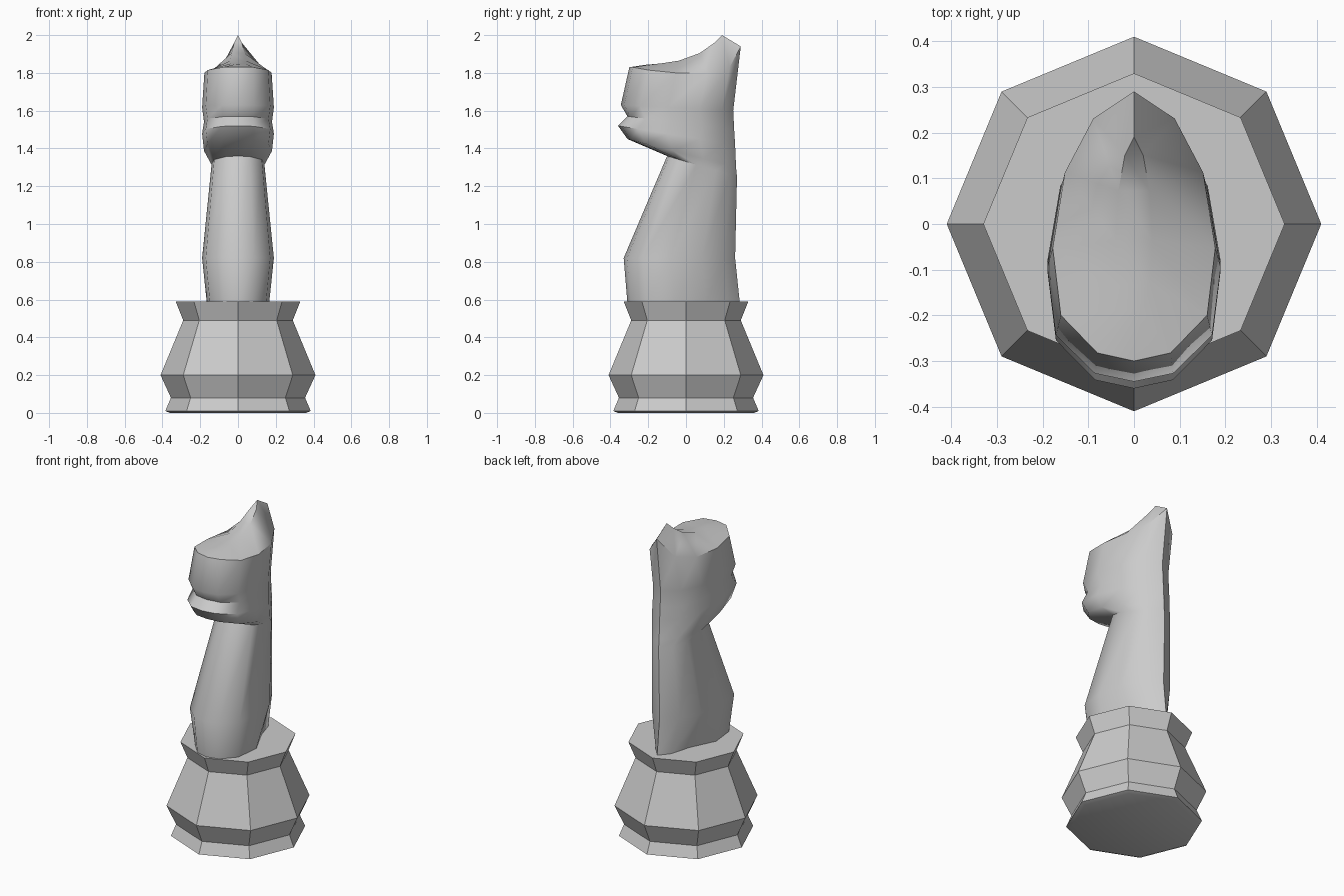
import bpy, bmesh, math

cube = bpy.data.objects.get("Cube")
if cube:
    bpy.data.objects.remove(cube, do_unlink=True)

grey = bpy.data.materials.new("light_grey")
grey.use_nodes = True
colour = (0.6, 0.6, 0.6, 1)
grey.diffuse_color = colour
grey.node_tree.nodes["Principled BSDF"].inputs["Base Color"].default_value = colour


def loft(name, rings, angle):
    """Join closed rings of points with quads and close both ends."""
    bm = bmesh.new()
    loops = [[bm.verts.new(p) for p in ring] for ring in rings]
    n = len(loops[0])
    for a, b in zip(loops, loops[1:]):
        for i in range(n):
            j = (i + 1) % n
            bm.faces.new((a[i], a[j], b[j], b[i]))
    bm.faces.new(loops[0][::-1])
    # strips across the top, from front to back
    top = loops[-1]
    for i in range(n // 2):
        strip = [top[i], top[i + 1], top[-i - 1], top[-i % n]]
        bm.faces.new(list(dict.fromkeys(strip)))
    bmesh.ops.recalc_face_normals(bm, faces=bm.faces)
    mesh = bpy.data.meshes.new(name)
    bm.to_mesh(mesh)
    bm.free()
    mesh.materials.append(grey)
    obj = bpy.data.objects.new(name, mesh)
    bpy.context.collection.objects.link(obj)
    bpy.ops.object.select_all(action='DESELECT')
    obj.select_set(True)
    bpy.context.view_layer.objects.active = obj
    bpy.ops.object.shade_smooth_by_angle(angle=math.radians(angle))
    return obj


# Octagonal pedestal: (radius, height)
profile = [(0.36, 0), (0.385, 0.01), (0.355, 0.08), (0.41, 0.2),
           (0.29, 0.49), (0.33, 0.59)]
loft("pedestal", [[(r * math.cos(k * math.pi / 4), r * math.sin(k * math.pi / 4), z)
                   for k in range(8)] for r, z in profile], 40)

# Egg-shaped plan of the horse: (width fraction, distance from front to back)
egg = [(0, 0), (0.45, 0.03), (0.9, 0.17), (1, 0.42), (0.85, 0.7), (0.5, 0.9), (0, 1)]


def section(front, back, width, heights=None, pinch=1):
    """Tilted egg section, mirrored across the middle."""
    half = []
    for i, (w, t) in enumerate(egg):
        y = front[0] + (back[0] - front[0]) * t
        z = heights[i] if heights else front[1] + (back[1] - front[1]) * t
        half.append((w * width * (pinch if t > 0.5 else 1), y, z))
    return half + [(-x, y, z) for x, y, z in half[-2:0:-1]]


sections = [
    section((-0.31, 0.58), (0.285, 0.58), 0.165, pinch=0.6),   # foot of neck
    section((-0.33, 0.82), (0.26, 0.82), 0.19),                # chest
    section((-0.10, 1.36), (0.27, 1.25), 0.14),                # throat
    section((-0.31, 1.45), (0.265, 1.3), 0.18),                # jaw
    section((-0.36, 1.52), (0.26, 1.42), 0.19),                # lower lip
    section((-0.31, 1.57), (0.255, 1.5), 0.18),                # mouth
    section((-0.345, 1.63), (0.25, 1.6), 0.19),                # upper lip
    section((-0.30, 1.83), (0.29, 1.94), 0.178,                # brow
            [1.83, 1.83, 1.815, 1.80, 1.80, 1.83, 1.94]),
    section((-0.2, 1.84), (0.19, 2.0), 0.04,                   # crest and ear
            [1.845, 1.845, 1.85, 1.865, 1.905, 1.96, 2.0]),
]
loft("horse_head", sections, 50)
